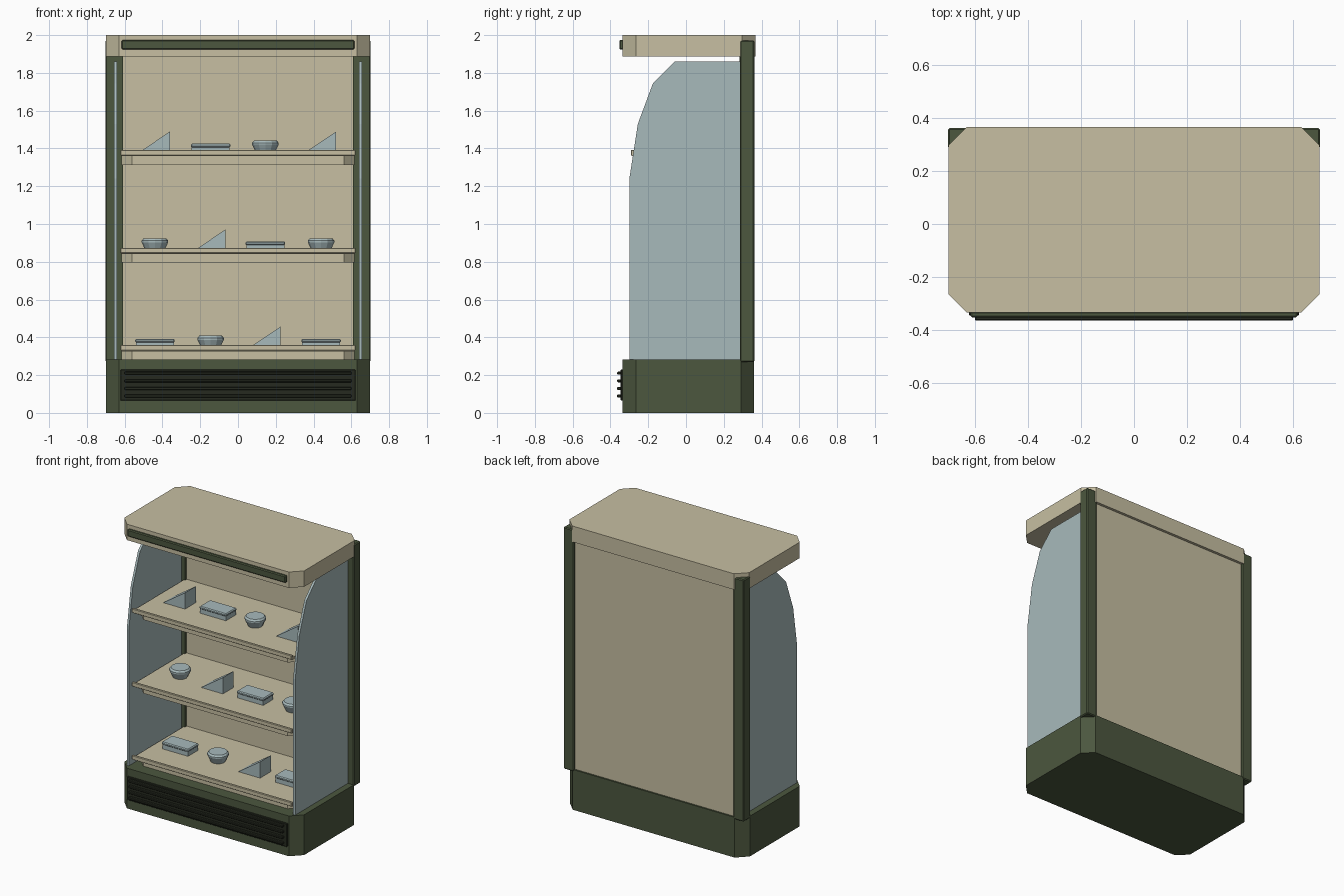
import bpy, bmesh, math

if "Cube" in bpy.data.objects:
    bpy.data.objects.remove(bpy.data.objects["Cube"])


def material(name, rgb):
    m = bpy.data.materials.new(name)
    m.diffuse_color = (*rgb, 1)
    m.use_nodes = True
    m.node_tree.nodes["Principled BSDF"].inputs["Base Color"].default_value = m.diffuse_color
    return m


CREAM = material("cream", (0.57, 0.52, 0.36))
GREEN = material("dark_green", (0.072, 0.095, 0.049))
BLACK = material("grille_dark", (0.019, 0.023, 0.014))
GLASS = material("pale_blue", (0.39, 0.49, 0.50))


def finish(bm, name, mat):
    bmesh.ops.recalc_face_normals(bm, faces=bm.faces)
    mesh = bpy.data.meshes.new(name)
    bm.to_mesh(mesh)
    bm.free()
    mesh.materials.append(mat)
    ob = bpy.data.objects.new(name, mesh)
    bpy.context.collection.objects.link(ob)
    return ob


def prism(name, mat, points, lo, hi, axis="z"):
    """Extrude a 2D outline along an axis from lo to hi."""
    place = {"z": lambda a, b, h: (a, b, h),
             "x": lambda a, b, h: (h, a, b),
             "y": lambda a, b, h: (a, h, b)}[axis]
    bm = bmesh.new()
    bottom = [bm.verts.new(place(a, b, lo)) for a, b in points]
    top = [bm.verts.new(place(a, b, hi)) for a, b in points]
    bm.faces.new(bottom)
    bm.faces.new(top)
    n = len(points)
    for i in range(n):
        j = (i + 1) % n
        bm.faces.new((bottom[i], bottom[j], top[j], top[i]))
    return finish(bm, name, mat)


def box(name, mat, x, y, z, bevel=0):
    ob = prism(name, mat, [(x[0], y[0]), (x[1], y[0]), (x[1], y[1]), (x[0], y[1])], *z)
    if bevel:
        mod = ob.modifiers.new("bevel", "BEVEL")
        mod.width = bevel
        mod.segments = 1
    return ob


def chamfered(w, y0, y1, front, back):
    """Rectangle outline with cut corners."""
    pts = [(-w + front, y0), (w - front, y0), (w, y0 + front)]
    pts += [(w, y1 - back), (w - back, y1), (-w + back, y1), (-w, y1 - back)] if back else [(w, y1), (-w, y1)]
    return pts + [(-w, y0 + front)]


# Base and canopy
prism("base", GREEN, chamfered(0.70, -0.335, 0.36, 0.07, 0.07), 0, 0.283)
prism("canopy", CREAM, chamfered(0.70, -0.335, 0.367, 0.07, 0.07), 1.888, 2.0)
box("canopy_strip", GREEN, (-0.617, 0.617), (-0.353, -0.33), (1.924, 1.974), 0.006)

# Ventilation grille with ribs
box("grille_panel", BLACK, (-0.623, 0.623), (-0.346, -0.33), (0.065, 0.23), 0.004)
for i in range(4):
    z = 0.09 + i * 0.04
    box("grille_rib", BLACK, (-0.60, 0.60), (-0.364, -0.34), (z - 0.008, z + 0.008), 0.003)

# Back wall
box("back_panel", CREAM, (-0.63, 0.63), (0.30, 0.348), (0.27, 1.9))

# Corner posts, inner trims and curved side panels
side_profile = [(0.29, 0.28), (-0.30, 0.28), (-0.30, 1.24), (-0.255, 1.53),
                (-0.175, 1.745), (-0.06, 1.86), (0.29, 1.86)]
for s in (-1, 1):
    xs = lambda a, b: tuple(sorted((s * a, s * b)))
    box("rear_post", GREEN, xs(0.62, 0.702), (0.285, 0.362), (0.27, 1.972), 0.006)
    box("inner_trim", GREEN, xs(0.61, 0.625), (0.282, 0.305), (0.28, 1.89))
    prism("side_glass", GLASS, side_profile, *xs(0.64, 0.656), axis="x")


# Goods
def bowl(x, z):
    rings = [(0.048, 0), (0.07, 0.045), (0.07, 0.055), (0.06, 0.067)]
    bm = bmesh.new()
    n = 12
    loops = [[bm.verts.new((x + r * math.cos(2 * math.pi * i / n),
                            -0.015 + r * math.sin(2 * math.pi * i / n), z + h))
              for i in range(n)] for r, h in rings]
    for a, b in zip(loops, loops[1:]):
        for i in range(n):
            j = (i + 1) % n
            bm.faces.new((a[i], a[j], b[j], b[i]))
    bm.faces.new(loops[0])
    bm.faces.new(loops[-1])
    finish(bm, "bowl", GLASS)


def wedge(x, z):
    prism("wedge_pack", GLASS, [(x - 0.09, z), (x + 0.08, z), (x + 0.08, z + 0.115)],
          -0.075, 0.045, axis="y")


def tray(x, z):
    box("tray", GLASS, (x - 0.10, x + 0.10), (-0.07, 0.04), (z, z + 0.035))
    box("tray_lid", GLASS, (x - 0.105, x + 0.105), (-0.075, 0.045), (z + 0.03, z + 0.05), 0.006)


# Shelves with under-tray, deck and front lip, stocked with goods
stock = {0.28: (tray, bowl, wedge, tray),
         0.795: (bowl, wedge, tray, bowl),
         1.313: (wedge, tray, bowl, wedge)}
for z, goods in stock.items():
    prism("shelf_tray", CREAM, chamfered(0.617, -0.25, 0.31, 0.055, 0), z, z + 0.047)
    box("shelf_deck", CREAM, (-0.62, 0.62), (-0.285, 0.31), (z + 0.046, z + 0.062))
    box("shelf_lip", CREAM, (-0.622, 0.622), (-0.292, -0.275), (z + 0.05, z + 0.079), 0.003)
    for x, make in zip((-0.44, -0.145, 0.145, 0.44), goods):
        make(x, z + 0.062)
